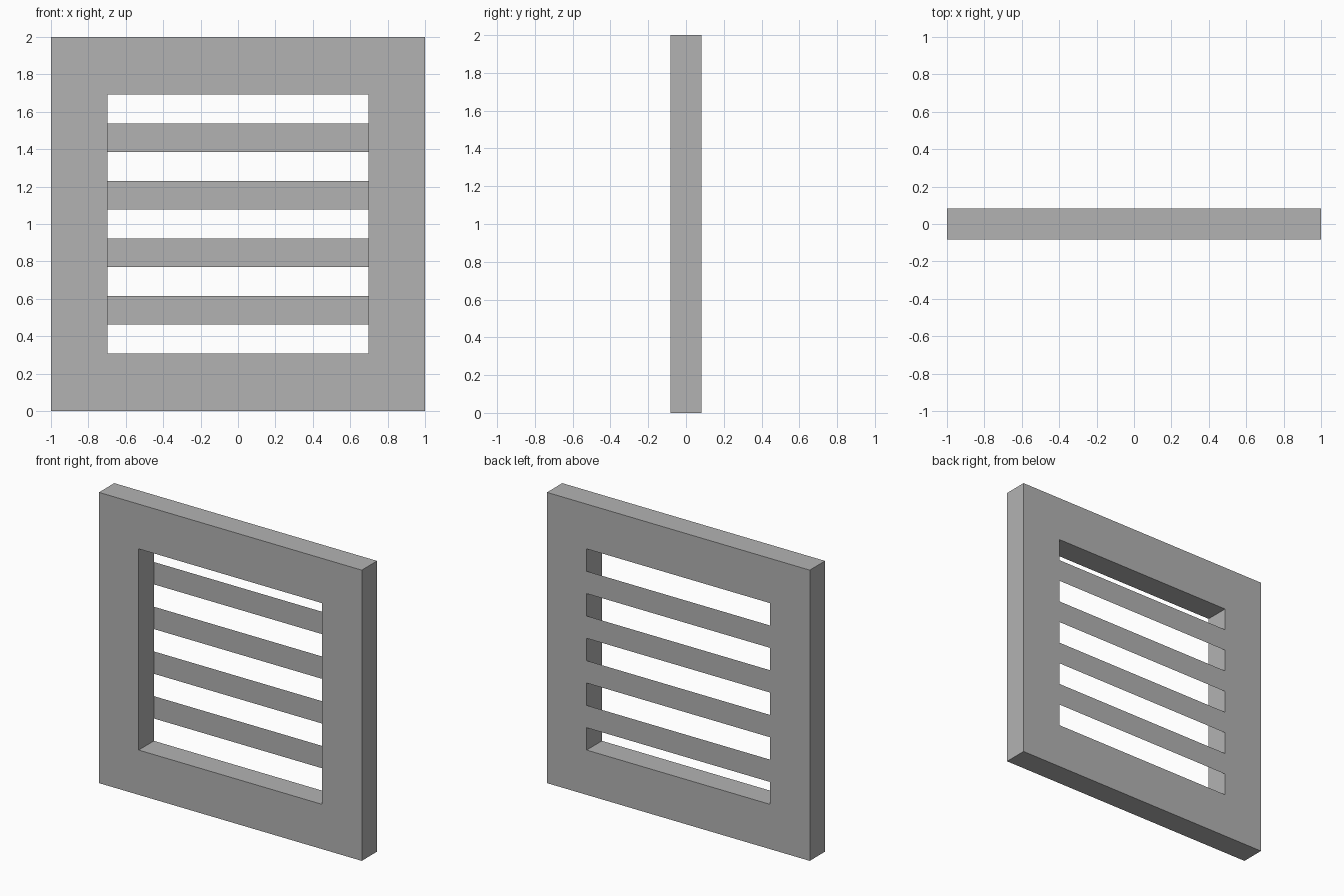
import bpy

if "Cube" in bpy.data.objects:
    bpy.data.objects.remove(bpy.data.objects["Cube"])

HALF_DEPTH = 0.083
OPEN_X = 0.698                    # half width of the opening
OPEN_LOW, OPEN_HIGH = 0.308, 1.692
SLATS = 4

grey = bpy.data.materials.new("dark_grey")
grey.diffuse_color = (0.45, 0.45, 0.45, 1)
grey.use_nodes = True
grey.node_tree.nodes["Principled BSDF"].inputs["Base Color"].default_value = grey.diffuse_color


def add_mesh(name, verts, faces):
    mesh = bpy.data.meshes.new(name)
    mesh.from_pydata(verts, [], faces)
    mesh.materials.append(grey)
    mesh.update()
    obj = bpy.data.objects.new(name, mesh)
    bpy.context.collection.objects.link(obj)
    return obj


def ring(half_x, low, high, y):
    return [(-half_x, y, low), (half_x, y, low), (half_x, y, high), (-half_x, y, high)]


# Square frame: a rectangular section swept round the opening
rings = [ring(1, 0, 2, -HALF_DEPTH), ring(1, 0, 2, HALF_DEPTH),
         ring(OPEN_X, OPEN_LOW, OPEN_HIGH, HALF_DEPTH),
         ring(OPEN_X, OPEN_LOW, OPEN_HIGH, -HALF_DEPTH)]
faces = []
for r in range(4):
    a, b = r * 4, (r + 1) % 4 * 4
    for i in range(4):
        j = (i + 1) % 4
        faces.append((a + i, a + j, b + j, b + i))
add_mesh("frame", [v for r in rings for v in r], faces)

# Sheet slats flush with the back face, evenly spaced with equal gaps
step = (OPEN_HIGH - OPEN_LOW) / (2 * SLATS + 1)
for k in range(SLATS):
    low = OPEN_LOW + (2 * k + 1) * step
    add_mesh(f"slat_{k + 1}", ring(OPEN_X, low, low + step, HALF_DEPTH), [(3, 2, 1, 0)])
